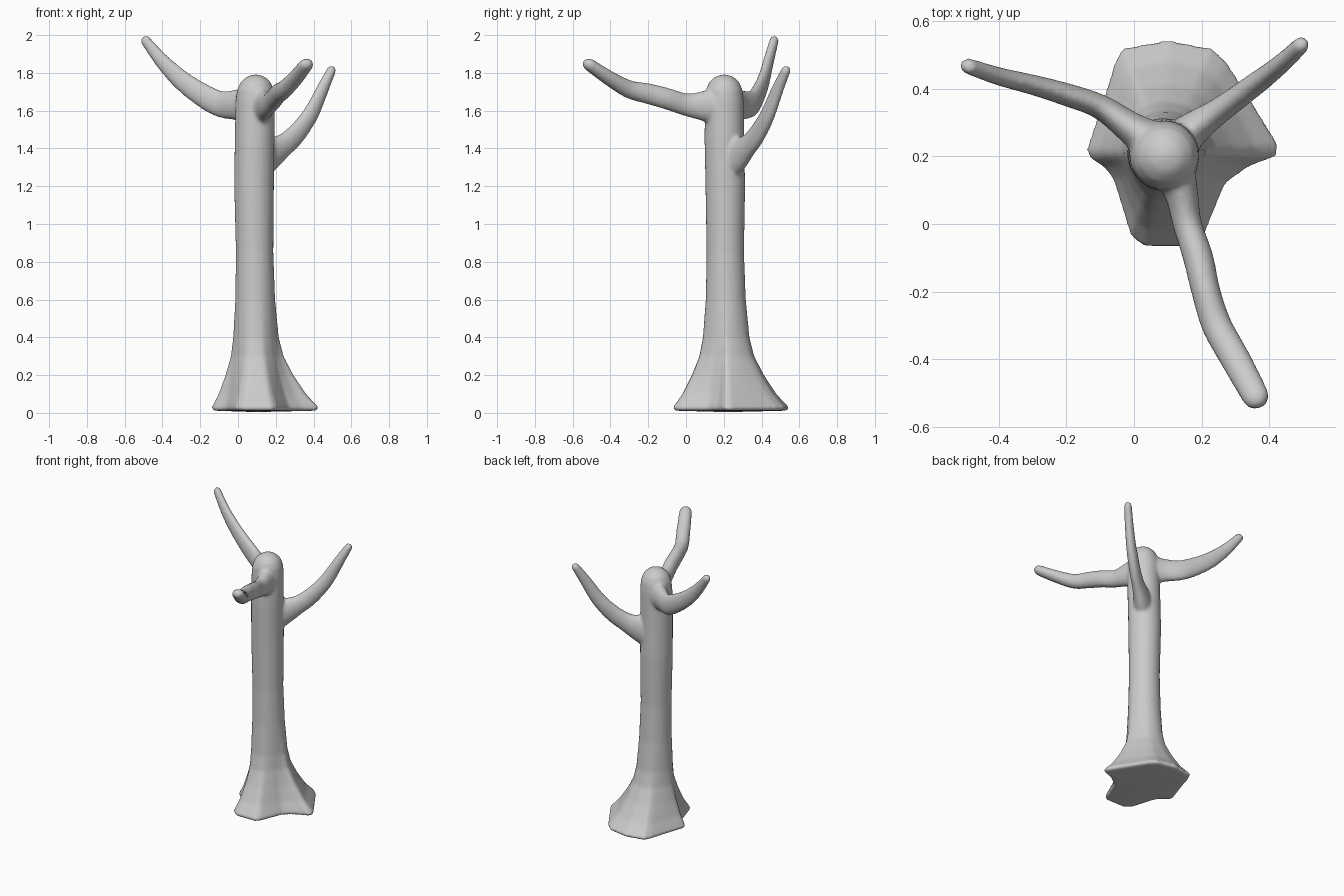
import bpy, bmesh, math
from mathutils import Vector

if "Cube" in bpy.data.objects:
    bpy.data.objects.remove(bpy.data.objects["Cube"])

bm = bmesh.new()

def loft(rings, start, end):
    """Skin a list of closed rings and close both ends with a point."""
    vs = [[bm.verts.new(p) for p in r] for r in rings]
    n = len(vs[0])
    for a, b in zip(vs, vs[1:]):
        for i in range(n):
            j = (i + 1) % n
            bm.faces.new((a[i], a[j], b[j], b[i]))
    for ring, tip in ((vs[0], start), (vs[-1], end)):
        c = bm.verts.new(tip)
        for i in range(n):
            bm.faces.new((ring[i], ring[(i + 1) % n], c))

def catmull(keys, steps=6):
    """Smooth a list of equal-length tuples."""
    k = [Vector(q) for q in keys]
    out = []
    for i in range(len(k) - 1):
        p0, p1, p2, p3 = k[max(i - 1, 0)], k[i], k[i + 1], k[min(i + 2, len(k) - 1)]
        for s in range(steps):
            t = s / steps
            out.append(0.5 * (2 * p1 + (p2 - p0) * t + (2 * p0 - 5 * p1 + 4 * p2 - p3) * t * t
                              + (3 * p1 - p0 - 3 * p2 + p3) * t ** 3))
    return out + [k[-1]]

# Trunk: root outline blended into a round column with a domed top
outline = [(0.10, 0.545), (0.23, 0.52), (0.275, 0.48), (0.35, 0.36), (0.428, 0.235), (0.42, 0.20),
           (0.34, 0.17), (0.27, 0.12), (0.205, -0.04), (0.18, -0.068), (0.03, -0.068),
           (-0.01, -0.035), (-0.06, 0.13), (-0.085, 0.165), (-0.13, 0.195), (-0.14, 0.22),
           (-0.09, 0.37), (-0.06, 0.47), (-0.035, 0.52)]
root = []
for i, p in enumerate(outline):
    a, b = Vector(p), Vector(outline[(i + 1) % len(outline)])
    root += [a.lerp(b, k / 3) for k in range(3)]

# height, column radius, root blend, centre x, centre y
profile = [(0.012, .10, .97, .09, .21), (0.03, .10, 1, .09, .21), (0.1, .10, .72, .09, .21),
           (0.2, .10, .44, .09, .21), (0.3, .10, .22, .09, .21), (0.4, .103, .10, .09, .21),
           (0.6, .102, .02, .09, .21), (0.85, .099, 0, .088, .208), (1.2, .105, 0, .085, .208),
           (1.45, .105, 0, .088, .203), (1.65, .103, 0, .09, .203), (1.71, .097, 0, .092, .202),
           (1.75, .08, 0, .093, .202), (1.777, .052, 0, .094, .202), (1.788, .026, 0, .094, .202)]
rings = []
for z, r, f, cx, cy in profile:
    c = Vector((cx, cy))
    ring = []
    for p in root:
        q = c + (p - Vector((.09, .21))).normalized() * r
        q = q.lerp(p, f)
        ring.append((q.x, q.y, z))
    rings.append(ring)
loft(rings, (.1, .22, 0.004), (.094, .202, 1.792))

# Branches: x, y, z, half width, half height
def branch(keys, sides=20):
    pts = catmull([k[:3] for k in keys])
    rad = catmull([(k[3], k[4], 0) for k in keys])
    rings = []
    def ring(p, t, w, h):
        side = t.cross(Vector((0, 0, 1))).normalized()
        up = side.cross(t)
        rings.append([p + side * math.cos(a) * w + up * math.sin(a) * h
                      for a in (2 * math.pi * i / sides for i in range(sides))])
    for i, p in enumerate(pts):
        t = (pts[min(i + 1, len(pts) - 1)] - pts[max(i - 1, 0)]).normalized()
        ring(p, t, rad[i].x, rad[i].y)
    w, h = keys[-1][3:]
    for d, s in ((.5, .87), (.85, .53)):
        ring(pts[-1] + t * w * d, t, w * s, h * s)
    loft(rings, pts[0], pts[-1] + t * w)

branch([(.07, .23, 1.63, .07, .11), (-.01, .285, 1.63, .048, .082), (-.1, .347, 1.637, .037, .07),
        (-.2, .383, 1.69, .034, .062), (-.3, .412, 1.762, .03, .053), (-.4, .437, 1.86, .027, .041),
        (-.49, .467, 1.972, .024, .028)])
branch([(.10, .22, 1.33, .07, .11), (.18, .285, 1.378, .05, .085), (.24, .327, 1.415, .04, .064),
        (.30, .37, 1.467, .036, .057), (.36, .415, 1.543, .034, .05), (.4, .445, 1.61, .031, .045),
        (.45, .487, 1.718, .028, .036), (.495, .53, 1.815, .025, .026)])
branch([(.11, .19, 1.625, .07, .11), (.14, .09, 1.625, .05, .08), (.158, 0, 1.632, .043, .06),
        (.19, -.1, 1.663, .045, .057), (.213, -.2, 1.69, .043, .055), (.245, -.3, 1.713, .045, .048),
        (.3, -.4, 1.768, .045, .04), (.36, -.51, 1.842, .041, .033)])

bmesh.ops.recalc_face_normals(bm, faces=bm.faces)
mesh = bpy.data.meshes.new("tree_trunk_and_branches")
bm.to_mesh(mesh)
bm.free()
tree = bpy.data.objects.new("tree_trunk_and_branches", mesh)
bpy.context.collection.objects.link(tree)

# Fuse the parts into one skin and soften the joints
fuse = tree.modifiers.new("fuse", 'REMESH')
fuse.mode = 'VOXEL'
fuse.voxel_size = 0.01
fuse.use_smooth_shade = True
soft = tree.modifiers.new("soften", 'SMOOTH')
soft.factor = 0.5
soft.iterations = 6
